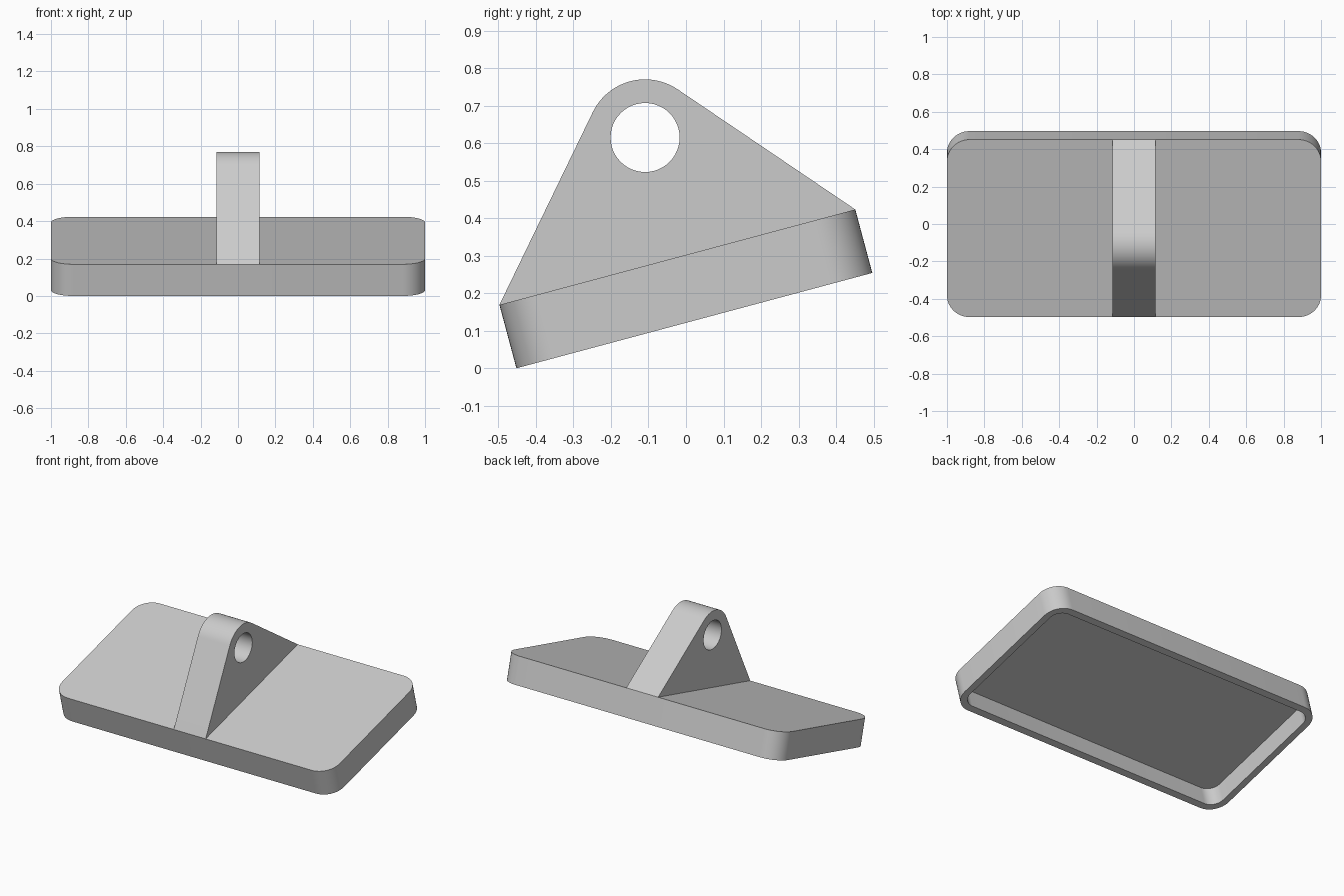
import bpy, bmesh, math
from mathutils import Matrix, Vector

cube = bpy.data.objects.get("Cube")
if cube:
    bpy.data.objects.remove(cube, do_unlink=True)

# Single flat grey
grey = bpy.data.materials.new("light grey")
grey.use_nodes = True
colour = (0.6, 0.6, 0.6, 1)
grey.diffuse_color = colour
grey.node_tree.nodes["Principled BSDF"].inputs["Base Color"].default_value = colour

DEPTH, THICK, WALL, FLOOR, RADIUS = 0.982, 0.175, 0.042, 0.05, 0.12
TILT = Matrix.Translation((0, -0.452, 0)) @ Matrix.Rotation(math.radians(15), 4, "X")


def finish(bm, name):
    bmesh.ops.recalc_face_normals(bm, faces=bm.faces)
    mesh = bpy.data.meshes.new(name)
    bm.to_mesh(mesh)
    bm.free()
    mesh.materials.append(grey)
    obj = bpy.data.objects.new(name, mesh)
    bpy.context.collection.objects.link(obj)
    bpy.ops.object.select_all(action="DESELECT")
    obj.select_set(True)
    bpy.context.view_layer.objects.active = obj
    bpy.ops.object.shade_smooth_by_angle(angle=math.radians(30))
    return obj


def join_loops(bm, a, b):
    for i in range(len(a)):
        j = (i + 1) % len(a)
        bm.faces.new((a[i], a[j], b[j], b[i]))


def arc(cx, cy, r, start, end, steps):
    angles = [start + (end - start) * i / steps for i in range(steps + 1)]
    return [(cx + r * math.cos(t), cy + r * math.sin(t)) for t in angles]


def rounded_loop(bm, inset, z):
    r = RADIUS - inset
    hx, hy = 1 - RADIUS, DEPTH / 2 - RADIUS
    points = []
    for k, (sx, sy) in enumerate(((1, 1), (-1, 1), (-1, -1), (1, -1))):
        points += arc(sx * hx, DEPTH / 2 + sy * hy, r, k * math.pi / 2, (k + 1) * math.pi / 2, 12)
    return [bm.verts.new(TILT @ Vector((x, y, z))) for x, y in points]


# Tilted base plate, hollow underneath
bm = bmesh.new()
loops = [rounded_loop(bm, inset, z) for inset, z in
         ((0, THICK), (0, 0), (WALL, 0), (WALL, THICK - FLOOR))]
for upper, lower in zip(loops, loops[1:]):
    join_loops(bm, upper, lower)
bm.faces.new(loops[0])
bm.faces.new(loops[-1])
finish(bm, "base_plate")

# Upright lug: rounded top with straight tangent sides down to the plate edges
HALF, CY, CZ, OUTER, HOLE = 0.115, -0.109, 0.615, 0.155, 0.092
front = TILT @ Vector((0, 0, THICK))
back = TILT @ Vector((0, DEPTH, THICK))


def tangent_angle(p, side):
    dy, dz = p.y - CY, p.z - CZ
    return math.atan2(dz, dy) + side * math.acos(OUTER / math.hypot(dy, dz))


start = tangent_angle(back, 1)
end = tangent_angle(front, -1) % math.tau
outline = [(front.y, front.z), (back.y, back.z)] + arc(CY, CZ, OUTER, start, end, 24)
hole = arc(CY, CZ, HOLE, 0, math.tau, 48)[:-1]

bm = bmesh.new()
sides = []
for x in (-HALF, HALF):
    rings = [[bm.verts.new((x, y, z)) for y, z in pts] for pts in (outline, hole)]
    edges = [bm.edges.new((ring[i - 1], ring[i])) for ring in rings for i in range(len(ring))]
    bmesh.ops.triangle_fill(bm, use_beauty=True, edges=edges, normal=(1, 0, 0))
    sides.append(rings)
for left, right in zip(*sides):
    join_loops(bm, left, right)
finish(bm, "pivot_lug")
